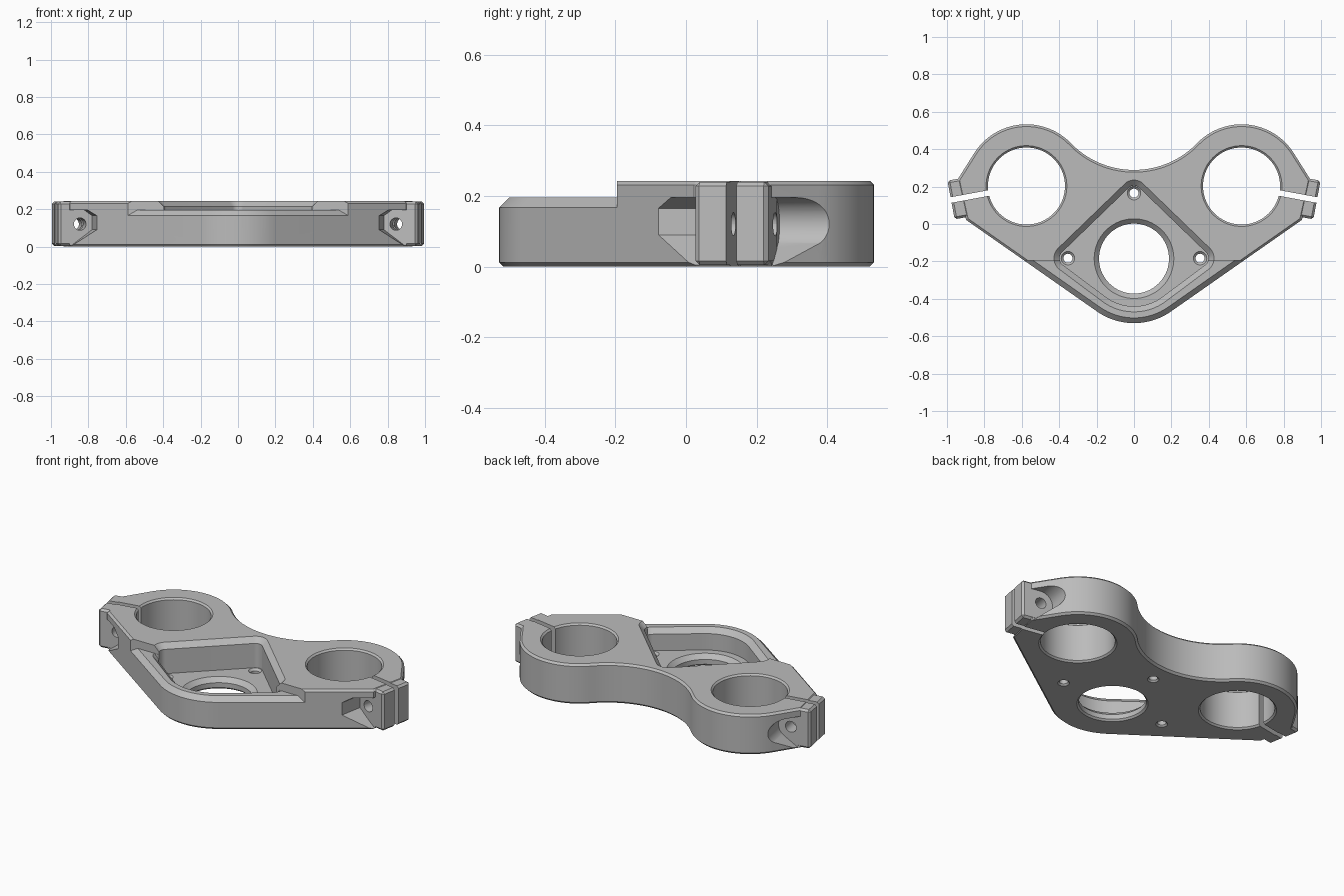
import bpy, bmesh
from math import sin, cos, radians, pi
from mathutils import Vector

if "Cube" in bpy.data.objects:
    bpy.data.objects.remove(bpy.data.objects["Cube"])

HEIGHT, FRONT_HEIGHT, FLOOR = 0.243, 0.195, 0.065
RING = (0.575, 0.203)       # clamp bore centre
STEM = (0.0, -0.185)        # middle bore centre
TILT = radians(10.5)        # slant of the clamp slits
STEP_Y = -0.195

metal = bpy.data.materials.new("grey_metal")
metal.use_nodes = True
metal.diffuse_color = (0.5, 0.5, 0.5, 1)
metal.node_tree.nodes["Principled BSDF"].inputs["Base Color"].default_value = (0.5, 0.5, 0.5, 1)


def finish(bm, name):
    bmesh.ops.recalc_face_normals(bm, faces=bm.faces)
    mesh = bpy.data.meshes.new(name)
    bm.to_mesh(mesh)
    bm.free()
    mesh.materials.append(metal)
    obj = bpy.data.objects.new(name, mesh)
    bpy.context.collection.objects.link(obj)
    return obj


def loft(name, loops, bevel=0):
    """Solid through a stack of matching loops."""
    bm = bmesh.new()
    rows = [[bm.verts.new(p) for p in loop] for loop in loops]
    n = len(rows[0])
    for a, b in zip(rows, rows[1:]):
        for i in range(n):
            j = (i + 1) % n
            bm.faces.new((a[i], a[j], b[j], b[i]))
    bm.faces.new(rows[0][::-1])
    bm.faces.new(rows[-1])
    if bevel:
        bmesh.ops.recalc_face_normals(bm, faces=bm.faces)
        bmesh.ops.bevel(bm, geom=bm.edges[:], offset=bevel, segments=1, affect='EDGES')
    return finish(bm, name)


def boolean(target, other, operation='DIFFERENCE'):
    """Apply a boolean and discard the helper."""
    mod = target.modifiers.new("cut", 'BOOLEAN')
    mod.operation, mod.solver, mod.object = operation, 'EXACT', other
    bpy.context.view_layer.objects.active = target
    bpy.ops.object.modifier_apply(modifier=mod.name)
    bpy.data.objects.remove(other)


def arc(c, r, start, end, n):
    angles = [radians(start + (end - start) * i / n) for i in range(n + 1)]
    return [(c[0] + r * cos(a), c[1] + r * sin(a)) for a in angles]


def offset(points, d):
    """Mitred outward offset of a counter-clockwise outline."""
    result, n = [], len(points)
    for i in range(n):
        a, p, b = (Vector(points[(i + k) % n]) for k in (-1, 0, 1))
        e, f = (p - a).normalized(), (b - p).normalized()
        m, k = Vector((e.y, -e.x)), Vector((f.y, -f.x))
        result.append(p + (m + k) * d / (1 + m.dot(k)))
    return result


def level(points, z):
    return [(p[0], p[1], z) for p in points]


def bore(centre, profile):
    """Turned cutter from (radius, height) pairs."""
    return loft("bore_cutter", [level(arc(centre, r, 0, 360, 72)[:-1], z) for r, z in profile])


def pocket(levels, front_only=False):
    """Rounded diamond cutter from (height, growth) pairs."""
    bm = bmesh.new()
    for z, grow in levels:
        for c, r in (((0, 0.165), 0.04), ((0.353, -0.183), 0.045),
                     ((-0.353, -0.183), 0.045), (STEM, 0.255)):
            for p in level(arc(c, r + grow, 0, 360, 64)[:-1], z):
                bm.verts.new(p)
    hull = bmesh.ops.convex_hull(bm, input=bm.verts[:])
    inner = {v for v in hull["geom_interior"] if isinstance(v, bmesh.types.BMVert)}
    bmesh.ops.delete(bm, geom=list(inner), context='VERTS')
    if front_only:
        cut = bmesh.ops.bisect_plane(bm, geom=bm.verts[:] + bm.edges[:] + bm.faces[:],
                                     plane_co=(0, STEP_Y - 0.001, 0), plane_no=(0, 1, 0), clear_outer=True)
        edges = [e for e in cut["geom_cut"] if isinstance(e, bmesh.types.BMEdge)]
        bmesh.ops.contextual_create(bm, geom=edges)
    bmesh.ops.dissolve_limit(bm, angle_limit=0.002, verts=bm.verts[:], edges=bm.edges[:])
    return finish(bm, "pocket_cutter")


def clamp_point(side, u, v, z):
    """Point along (u) and across (v) a clamp slit."""
    x = RING[0] + u * cos(TILT) + v * sin(TILT)
    return (side * x, RING[1] - u * sin(TILT) + v * cos(TILT), z)


def across(name, side, profile, v0, v1, bevel=0):
    """Profile in (u, z) pushed across the slit."""
    return loft(name, [[clamp_point(side, u, v, z) for u, z in profile] for v in (v0, v1)], bevel)


def rect(a, b, c, d):
    return [(a, c), (b, c), (b, d), (a, d)]


# Plate outline: nose, straight flank, ring, hollow back
half = (arc(STEM, 0.345, -90, -55, 12) + [(0.898, 0.022), (0.945, 0.235)]
        + arc(RING, 0.33, 32, 135.9, 32) + arc((0, 0.7585), 0.4695, -44.1, -90, 18)[1:])
outline = half + [(-x, y) for x, y in half[-2:0:-1]]
edge = 0.012
plate = loft("clamp_plate", [level(offset(outline, d), z) for d, z in
                             ((-edge, 0), (0, edge), (0, HEIGHT - edge), (-edge, HEIGHT))])

# Lower front step with its wide chamfer
step = loft("step_cutter", [level(rect(-2, 2, -2, STEP_Y), z) for z in (0.15, 0.5)])
nose = loft("nose_form", [level(offset(outline, 0.067), 0.1),
                          level(offset(outline, -0.028), FRONT_HEIGHT)])
boolean(step, nose)
boolean(plate, step)

# Diamond pocket and chamfered rims
boolean(plate, pocket([(FLOOR, 0), (0.4, 0)]))
boolean(plate, pocket([(0.213, 0), (0.3, 0.087)]))
boolean(plate, pocket([(0.165, 0), (0.3, 0.135)], front_only=True))

# Stem bore and three countersunk screw holes
boolean(plate, bore(STEM, [(0.207, -0.01), (0.187, 0.01), (0.187, FLOOR - 0.026), (0.223, FLOOR + 0.01)]))
for centre in ((0, 0.165), (0.353, -0.183), (-0.353, -0.183)):
    boolean(plate, bore(centre, [(0.043, -0.01), (0.024, 0.009), (0.024, FLOOR - 0.012), (0.038, FLOOR + 0.002)]))

front_seat = [(0.228, 0.09), (0.228, 0.165), (0.27, 0.195), (0.55, 0.195), (0.55, -0.02), (0.375, -0.02)]
back_seat = arc((0.294, 0.12), 0.075, 90, 225, 20) + [(0.37, -0.02), (0.55, -0.02), (0.55, 0.195)]

for side in (1, -1):
    # Bolt seats cut into flank and ring
    boolean(plate, across("seat_cutter", side, front_seat, -0.104, -0.4))
    boolean(plate, across("seat_cutter", side, back_seat, 0.104, 0.4))
    # Pinch ear, bolt hole, fork bore and slit
    boolean(plate, across("pinch_ear", side, rect(0.25, 0.41, 0.004, 0.24), -0.105, 0.105, 0.012), 'UNION')
    boolean(plate, across("bolt_cutter", side, arc((0.294, 0.12), 0.033, 0, 360, 32)[:-1], -0.3, 0.3))
    top = HEIGHT + 0.01
    boolean(plate, bore((side * RING[0], RING[1]),
                        [(0.226, -0.01), (0.206, 0.01), (0.206, HEIGHT - 0.01), (0.226, top)]))
    boolean(plate, across("slit_cutter", side, rect(0.15, 0.6, -0.1, 0.4), -0.015, 0.015))

# Smooth curves, crisp edges
bpy.ops.object.select_all(action='DESELECT')
plate.select_set(True)
bpy.context.view_layer.objects.active = plate
bpy.ops.object.shade_smooth_by_angle(angle=radians(25))
